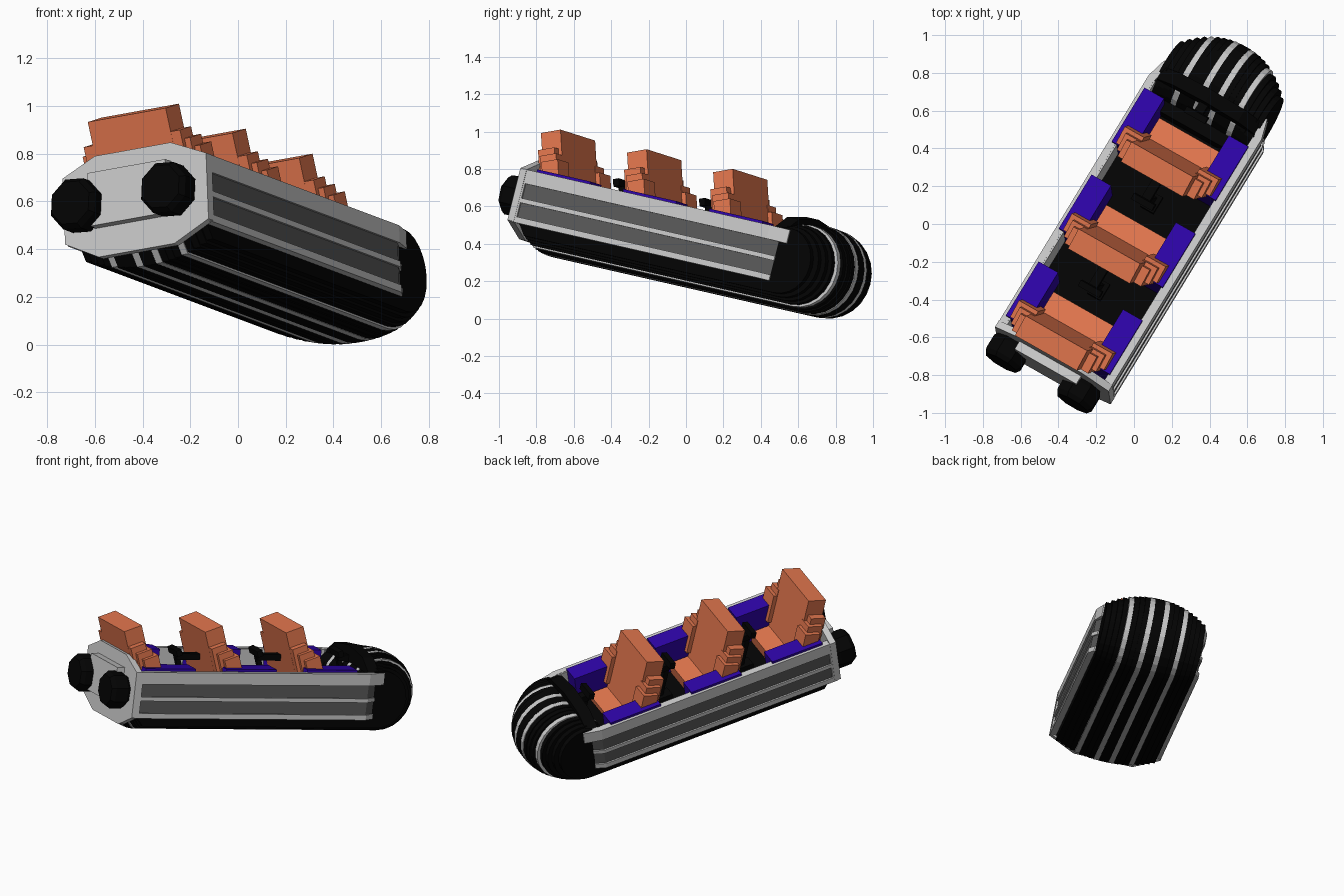
import bpy, bmesh, math
from mathutils import Vector, Matrix

cube = bpy.data.objects.get("Cube")
if cube:
    bpy.data.objects.remove(cube, do_unlink=True)

# Attitude of the whole craft: nose down, slightly banked
fwd = Vector((0.51, 0.838, -0.191)).normalized()
right = Vector((0.859, -0.487, 0.155))
right = (right - fwd * right.dot(fwd)).normalized()
up = right.cross(fwd)
POSE = Matrix((right, fwd, up)).transposed().to_4x4()
POSE.translation = (-0.435, -0.715, 0.75)


def material(name, rgb):
    m = bpy.data.materials.new(name)
    m.use_nodes = True
    m.diffuse_color = (*rgb, 1)
    m.node_tree.nodes["Principled BSDF"].inputs["Base Color"].default_value = (*rgb, 1)
    return m


GREY = material("light_grey", (0.58, 0.58, 0.58))
DARK = material("dark_grey", (0.1, 0.1, 0.1))
BLACK = material("black", (0.001, 0.001, 0.001))
ORANGE = material("orange", (0.76, 0.18, 0.075))
PURPLE = material("purple", (0.026, 0.001, 0.38))


def finish(name, bm, mat):
    bmesh.ops.recalc_face_normals(bm, faces=bm.faces)
    mesh = bpy.data.meshes.new(name)
    bm.to_mesh(mesh)
    bm.free()
    mesh.materials.append(mat)
    ob = bpy.data.objects.new(name, mesh)
    ob.matrix_world = POSE
    bpy.context.collection.objects.link(ob)


def prism(name, pts, axis, lo, hi, mat):
    """Extrude a 2D outline along one axis of the craft."""
    bm = bmesh.new()
    rings = []
    for h in (lo, hi):
        ring = []
        for p in pts:
            co = list(p)
            co.insert("XYZ".index(axis), h)
            ring.append(bm.verts.new(co))
        rings.append(ring)
        bm.faces.new(ring)
    n = len(pts)
    for i in range(n):
        j = (i + 1) % n
        bm.faces.new((rings[0][i], rings[0][j], rings[1][j], rings[1][i]))
    finish(name, bm, mat)


def box(name, x, y, z, mat):
    prism(name, [(x[0], y[0]), (x[1], y[0]), (x[1], y[1]), (x[0], y[1])], "Z", *z, mat)


def leaning(name, x, y, z, thick, length, mat, deg=20):
    """Slab leaning backwards; (y, z) is its top rear edge."""
    c, s = math.cos(math.radians(deg)), math.sin(math.radians(deg))
    pts = [(y, z), (y + thick * c, z + thick * s),
           (y + thick * c + length * s, z + thick * s - length * c),
           (y + length * s, z - length * c)]
    prism(name, pts, "X", *x, mat)


# Ribbed hull: side by side slabs that swell into a round nose
FLOOR, COUNT, STEP = -0.2, 20, 0.031
for i in range(COUNT):
    x = (i - (COUNT - 1) / 2) * STEP
    s = 1 - (abs(x) / 0.335) ** 2.2
    cy, r, cz = 1.665 + 0.105 * s, 0.158 + 0.084 * s, -0.168
    pts = [(0.02, FLOOR - 0.005), (0.02, cz - r + 0.1), (0.1, cz - r)]
    for k in range(19):
        a = math.radians(-90 + k * 15)
        if a <= math.pi:
            pts.append((cy + r * math.cos(a), cz + r * math.sin(a)))
    pts.append((cy - r, FLOOR - 0.005))
    grey = min(i, COUNT - 1 - i) in (4, 8)
    prism("hull_stripe" if grey else "hull_rib", pts, "X",
          x - STEP / 2, x + STEP / 2, GREY if grey else BLACK)
box("floor", (-0.3, 0.3), (0.03, 1.55), (FLOOR - 0.02, FLOOR), BLACK)
box("nose_bulkhead", (-0.3, 0.3), (1.47, 1.57), (FLOOR, -0.1), BLACK)

# Black cowl arching over the rear of the nose
cowl = [(-0.3, -0.12), (-0.3, 0), (-0.2, 0.07), (0, 0.1),
        (0.2, 0.07), (0.3, 0), (0.3, -0.12)]
prism("nose_cowl", cowl, "Y", 1.595, 1.67, BLACK)

# Octagonal stern plate with raised centre panel
plate = [(-0.35, 0), (-0.19, 0.072), (0.18, 0.072), (0.35, 0),
         (0.35, -0.285), (0.18, -0.365), (-0.19, -0.365), (-0.35, -0.285)]
prism("stern_plate", plate, "Y", 0, 0.04, GREY)
box("stern_panel", (-0.2, 0.18), (-0.05, 0), (-0.24, -0.01), GREY)

for side, word in ((1, "right"), (-1, "left")):
    # Side walls: dark core with light rails and a rear post
    def wall(name, outer, tip, z, mat):
        path = [(outer, 0.02), (outer, 1.59), (outer - 0.03, tip)]
        inner = [(0.27, tip), (0.308, 1.58), (0.308, 0.02)]
        prism(f"{word}_{name}", [(side * a, b) for a, b in path + inner], "Z", *z, mat)

    wall("wall_core", 0.338, 1.65, (-0.285, -0.005), DARK)
    wall("top_rail", 0.348, 1.7, (-0.075, 0), GREY)
    wall("middle_rail", 0.348, 1.65, (-0.18, -0.155), GREY)
    wall("bottom_rail", 0.348, 1.65, (-0.29, -0.258), GREY)
    xs = sorted((side * 0.31, side * 0.348))
    box(f"{word}_rear_post", xs, (0.02, 0.05), (-0.28, -0.01), GREY)
    # Inner lining
    xs = sorted((side * 0.30, side * 0.31))
    box(f"{word}_lining", xs, (0.04, 1.58), (FLOOR, -0.002), GREY)

    # Barrel thruster with eight sides
    bm = bmesh.new()
    rings = []
    for y, r in ((0, 0.1), (-0.02, 0.115), (-0.1, 0.115), (-0.125, 0.097)):
        rings.append([bm.verts.new((side * 0.22 - 0.025 + r * math.cos(k * math.pi / 4 + 0.3), y,
                                    -0.145 + r * math.sin(k * math.pi / 4 + 0.3)))
                      for k in range(8)])
    for a, b in zip(rings, rings[1:]):
        for k in range(8):
            j = (k + 1) % 8
            bm.faces.new((a[k], a[j], b[j], b[k]))
    bm.faces.new(rings[0])
    bm.faces.new(rings[-1])
    finish(f"{word}_thruster", bm, BLACK)

# Three rows of seating, set slightly left of the middle
MID = -0.01
for row in range(3):
    y = row * 0.549
    seat = (MID - 0.19, MID + 0.19)
    box("seat_cushion", seat, (y + 0.08, y + 0.345), (FLOOR, -0.125), ORANGE)
    leaning("seat_back", seat, y - 0.03, 0.215, 0.12, 0.42, ORANGE)
    for side in (1, -1):
        xs = sorted((MID + side * 0.2, MID + side * 0.32))
        box("side_cushion", xs, (y + 0.08, y + 0.42), (FLOOR, 0.015), PURPLE)
        # Stepped arm rest
        for k in range(3):
            xs = sorted((MID + side * 0.17, MID + side * (0.235 + 0.027 * k)))
            leaning("arm_step", xs, y + 0.005 + 0.035 * k, 0.12 - 0.03 * k,
                    0.1, 0.25 - 0.03 * k, ORANGE)
    # Control handle in front of each seat, with a mount reaching forward
    leaning("handle_post", (MID - 0.015, MID + 0.015), y + 0.41, 0.05, 0.03, 0.26, BLACK)
    leaning("handle_bar", (MID - 0.065, MID + 0.065), y + 0.4, 0.065, 0.035, 0.04, BLACK)
    box("handle_mount", (MID - 0.025, MID + 0.025), (y + 0.43, y + 0.585), (0.0, 0.04), BLACK)
    box("handle_base", (MID - 0.04, MID + 0.04), (y + 0.44, y + 0.54), (FLOOR, FLOOR + 0.025), BLACK)
